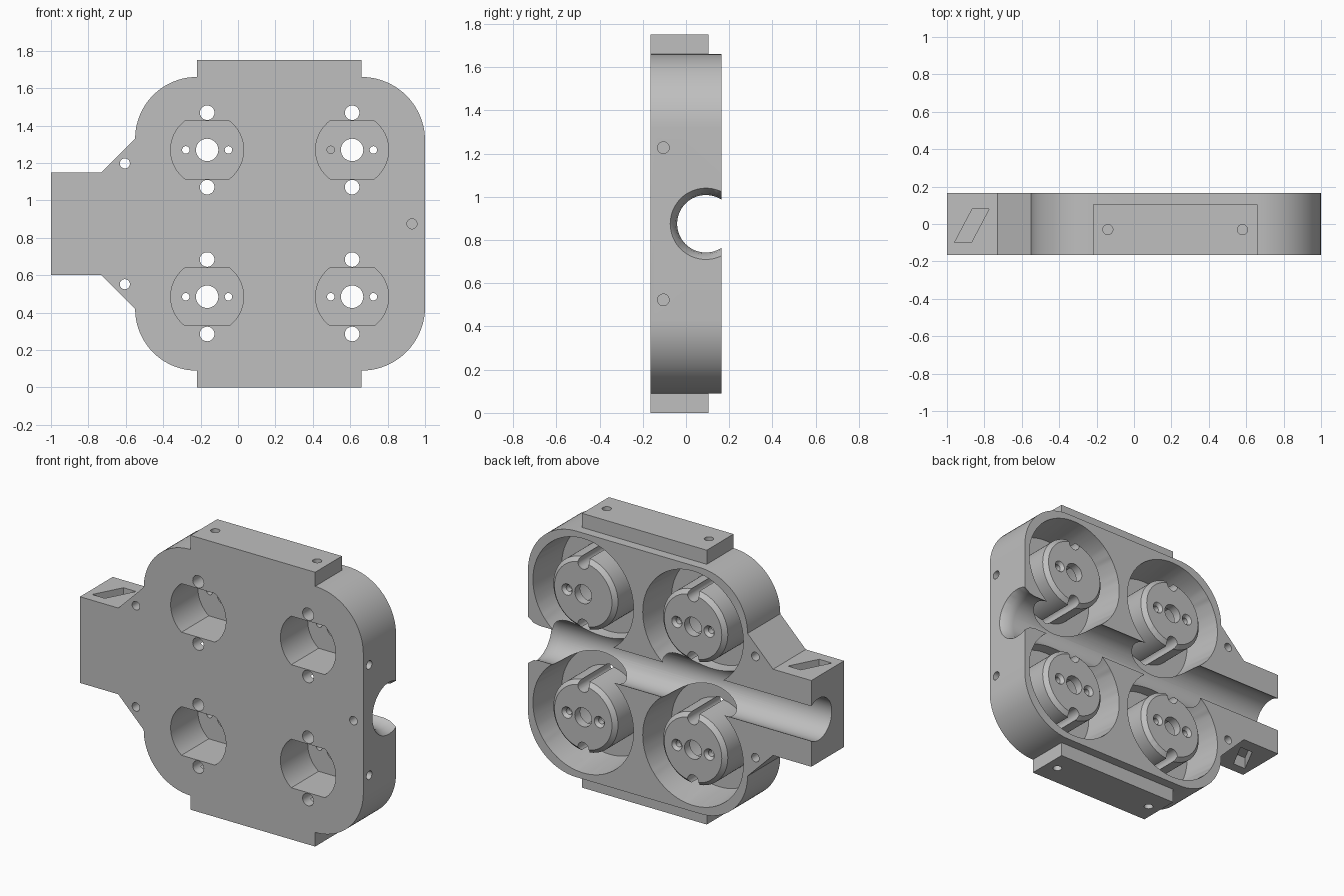
import bpy, bmesh, math
from mathutils import Vector

if "Cube" in bpy.data.objects:
    bpy.data.objects.remove(bpy.data.objects["Cube"], do_unlink=True)

FRONT, BACK = -0.165, 0.165
MID_Z = 0.875
CUPS = [(x, z) for x in (-0.165, 0.61) for z in (0.485, 1.27)]

grey = bpy.data.materials.new("plain grey")
grey.use_nodes = True
grey.diffuse_color = (0.52, 0.52, 0.52, 1)
grey.node_tree.nodes["Principled BSDF"].inputs["Base Color"].default_value = (0.52, 0.52, 0.52, 1)


def finish(name, bm):
    bmesh.ops.remove_doubles(bm, verts=bm.verts, dist=1e-6)
    bmesh.ops.recalc_face_normals(bm, faces=bm.faces)
    mesh = bpy.data.meshes.new(name)
    bm.to_mesh(mesh)
    bm.free()
    mesh.materials.append(grey)
    obj = bpy.data.objects.new(name, mesh)
    bpy.context.collection.objects.link(obj)
    return obj


def prism(name, outline, start, end, along="y"):
    """Extrude a flat outline along y or z."""
    bm = bmesh.new()
    place = (lambda a, b, t: (a, t, b)) if along == "y" else (lambda a, b, t: (a, b, t))
    low = [bm.verts.new(place(a, b, start)) for a, b in outline]
    high = [bm.verts.new(place(a, b, end)) for a, b in outline]
    bm.faces.new(low)
    bm.faces.new(high)
    for i in range(len(outline)):
        j = (i + 1) % len(outline)
        bm.faces.new((low[i], low[j], high[j], high[i]))
    return finish(name, bm)


def lathe(name, profile, origin, axis, steps=64):
    """Revolve a closed (radius, height) profile about an axis."""
    bm = bmesh.new()
    turn = Vector(axis).to_track_quat("Z", "Y")
    rings = []
    for r, h in profile:
        rings.append([bm.verts.new(Vector(origin) + turn @ Vector(
            (r * math.cos(math.tau * k / steps), r * math.sin(math.tau * k / steps), h)))
            for k in range(steps)])
    for i in range(len(profile)):
        j = (i + 1) % len(profile)
        if profile[i][0] == profile[j][0] == 0:
            continue
        for k in range(steps):
            n = (k + 1) % steps
            bm.faces.new((rings[i][k], rings[i][n], rings[j][n], rings[j][k]))
    return finish(name, bm)


def drill(name, radius, start, axis, depth):
    """Round cutter that starts slightly outside the surface."""
    return lathe(name, [(0, -0.05), (radius, -0.05), (radius, depth), (0, depth)], start, axis, 32)


def box(x0, x1, z0, z1):
    return [(x0, z0), (x1, z0), (x1, z1), (x0, z1)]


def arc(cx, cz, r, a0, a1, steps=20):
    return [(cx + r * math.cos(math.radians(a0 + (a1 - a0) * k / steps)),
             cz + r * math.sin(math.radians(a0 + (a1 - a0) * k / steps))) for k in range(steps + 1)]


# Housing outline: upper half, then mirrored downwards
upper = [(1.0, 1.32)] + arc(0.66, 1.32, 0.34, 0, 90)[1:]
upper += [(0.66, 1.75), (-0.22, 1.75)]
upper += arc(-0.22, 1.33, 0.33, 90, 180)
upper += [(-0.73, 1.15), (-1.0, 1.15)]
lower = [(x, 2 * MID_Z - z) for x, z in reversed(upper)]
housing = prism("housing", upper + lower, FRONT, BACK)

cutters = []

# Stepped back of the top and bottom mounting tabs
for z0, z1 in ((1.66, 1.9), (-0.15, 0.09)):
    cutters.append(prism("tab_step", box(-0.3, 0.75, z0, z1), 0.105, 0.3))

# Cable channel with a flared mouth on one end
cutters.append(lathe("channel", [(0, -1.1), (0.133, -1.1), (0.133, 0.92), (0.14, 0.96),
                                 (0.165, 1.0), (0.2, 1.04), (0, 1.04)],
                     (0, 0.092, MID_Z), (1, 0, 0)))

for x, z in CUPS:
    # Round pocket leaving a chamfered boss in its middle
    cutters.append(lathe("pocket", [(0.337, -0.1), (0.355, BACK), (0.357, 0.19), (0.178, 0.19),
                                    (0.203, BACK), (0.228, 0.14), (0.228, -0.1)],
                         (x, 0, z), (0, 1, 0), 80))
    # Flat-sided recess from the front
    a = math.degrees(math.asin(0.155 / 0.195))
    outline = arc(x, z, 0.195, -a, a) + arc(x, z, 0.195, 180 - a, 180 + a)
    cutters.append(prism("motor_recess", outline, FRONT - 0.05, 0.11))
    # Shaft hole, countersunk screw holes and the two side grooves
    cutters.append(drill("shaft_hole", 0.06, (x, FRONT, z), (0, 1, 0), 0.5))
    for side in (-1, 1):
        cutters.append(drill("groove", 0.039, (x, FRONT, z + side * 0.199), (0, 1, 0), 0.5))
        cutters.append(lathe("screw_hole", [(0, 0.05), (0.02, 0.05), (0.02, 0.145),
                                            (0.036, BACK), (0.036, 0.2), (0, 0.2)],
                             (x + side * 0.114, 0, z), (0, 1, 0), 32))

# Fixing holes and tie slots, mirrored above and below the middle
slot = [(-0.96, -0.1), (-0.87, -0.1), (-0.775, 0.08), (-0.865, 0.08)]
for s in (-1, 1):
    cutters.append(drill("neck_hole", 0.027, (-0.605, FRONT, MID_Z + s * 0.323), (0, 1, 0), 0.5))
    cutters.append(drill("side_hole", 0.027, (1, -0.105, MID_Z + s * 0.352), (-1, 0, 0), 0.04))
    cutters.append(prism("tie_slot", slot, MID_Z + s * 0.2, MID_Z + s * 0.35, "z"))
    for x in (-0.14, 0.58):
        cutters.append(drill("tab_hole", 0.027, (x, -0.03, MID_Z + s * 0.875), (0, 0, -s), 0.11))
cutters.append(drill("front_hole", 0.027, (0.93, FRONT, MID_Z), (0, 1, 0), 0.06))

# Cut everything out of the housing, then drop the cutters
bpy.context.view_layer.objects.active = housing
for cutter in cutters:
    cutter.hide_render = True
    mod = housing.modifiers.new("cut", "BOOLEAN")
    mod.operation = "DIFFERENCE"
    mod.solver = "EXACT"
    mod.object = cutter
    bpy.ops.object.modifier_apply(modifier=mod.name)
for cutter in cutters:
    bpy.data.objects.remove(cutter, do_unlink=True)

bpy.ops.object.select_all(action="DESELECT")
housing.select_set(True)
bpy.ops.object.shade_smooth_by_angle(angle=math.radians(25))
